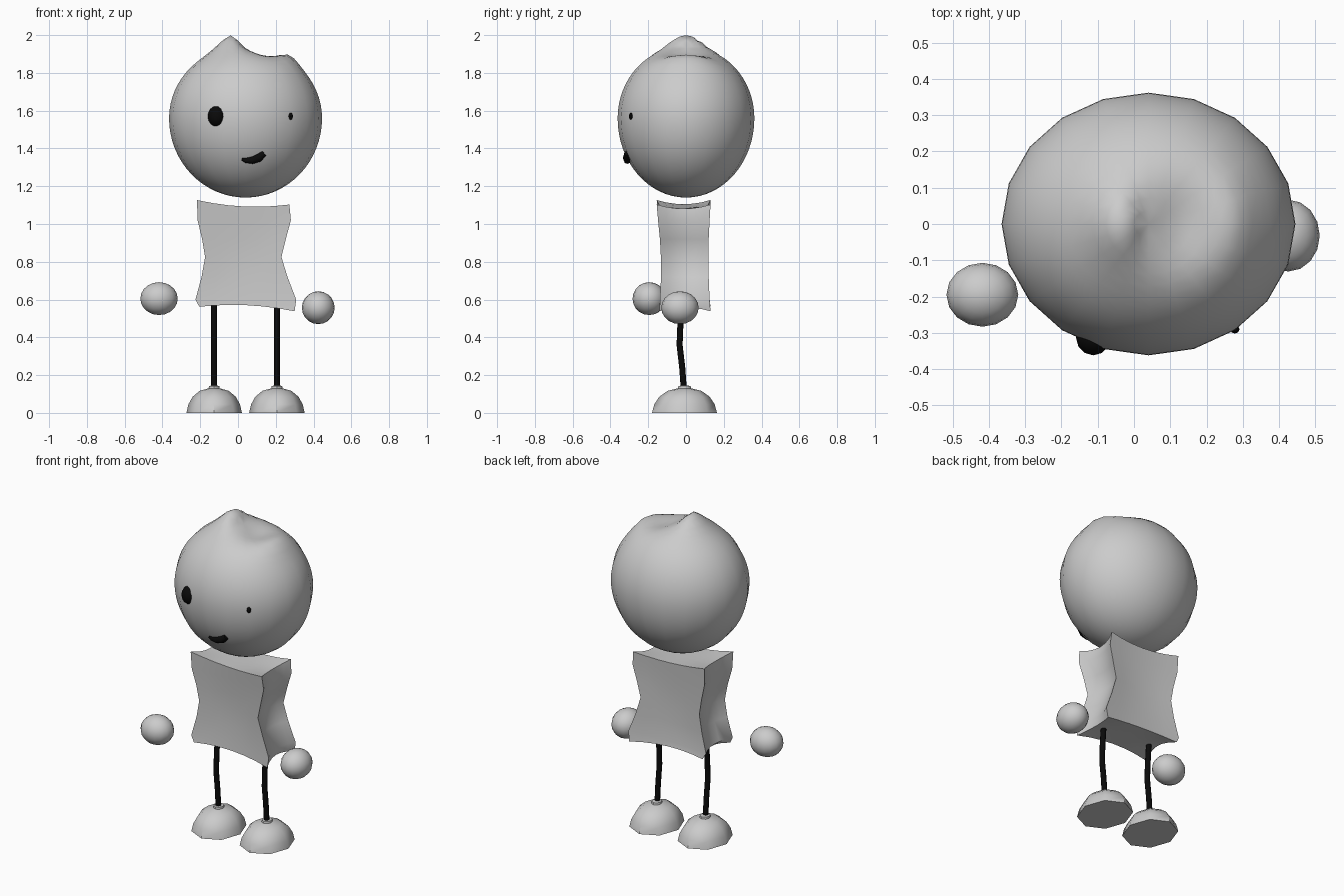
import bpy, bmesh, math
from math import exp, sqrt, radians

if "Cube" in bpy.data.objects:
    bpy.data.objects.remove(bpy.data.objects["Cube"])


def material(name, v):
    m = bpy.data.materials.new(name)
    m.diffuse_color = (v, v, v, 1)
    m.use_nodes = True
    m.node_tree.nodes["Principled BSDF"].inputs["Base Color"].default_value = m.diffuse_color
    return m


GREY = material("light grey", 0.6)
BLACK = material("black", 0.003)


def finish(name, bm, mat, angle=40):
    bmesh.ops.recalc_face_normals(bm, faces=bm.faces)
    me = bpy.data.meshes.new(name)
    bm.to_mesh(me)
    bm.free()
    me.materials.append(mat)
    ob = bpy.data.objects.new(name, me)
    bpy.context.collection.objects.link(ob)
    bpy.ops.object.select_all(action='DESELECT')
    ob.select_set(True)
    bpy.context.view_layer.objects.active = ob
    bpy.ops.object.shade_smooth_by_angle(angle=radians(angle))
    return ob


def ellipsoid(name, centre, radii, mat, seg=16, rings=10):
    bm = bmesh.new()
    bmesh.ops.create_uvsphere(bm, u_segments=seg, v_segments=rings, radius=1)
    for v in bm.verts:
        v.co = [c + r * p for c, r, p in zip(centre, radii, v.co)]
    return finish(name, bm, mat)


def tube(name, pts, radii, mat, sides=8):
    """Swept tube with a radius for each path point."""
    cu = bpy.data.curves.new(name, 'CURVE')
    cu.dimensions = '3D'
    cu.bevel_depth = 1
    cu.bevel_resolution = sides // 2 - 2
    cu.use_fill_caps = True
    sp = cu.splines.new('POLY')
    sp.points.add(len(pts) - 1)
    for p, co, r in zip(sp.points, pts, radii):
        p.co = (*co, 1)
        p.radius = r
    tmp = bpy.data.objects.new(name + "_path", cu)
    bpy.context.collection.objects.link(tmp)
    bpy.context.view_layer.update()
    me = tmp.evaluated_get(bpy.context.evaluated_depsgraph_get()).to_mesh()
    bm = bmesh.new()
    bm.from_mesh(me)
    tmp.to_mesh_clear()
    bpy.data.objects.remove(tmp)
    return finish(name, bm, mat, 50)


# Head: ellipsoid with a raised tip and a hollow beside it
def crown(x, y):
    side = 0.09 if x < -0.03 else 0.038
    tip = 0.062 * exp(-((x + 0.03) / side) ** 2 - (y / 0.11) ** 2)
    hollow = -0.05 * exp(-((x - 0.13) / 0.085) ** 2 - (y / 0.13) ** 2)
    rim = 0.022 * exp(-((x - 0.28) / 0.05) ** 2 - (y / 0.15) ** 2)
    return tip + hollow + rim


bm = bmesh.new()
bmesh.ops.create_uvsphere(bm, u_segments=20, v_segments=32, radius=1)
for v in bm.verts:
    x, y, z = 0.04 + 0.405 * v.co.x, 0.362 * v.co.y, v.co.z
    top = 1.56 + (0.385 * z + crown(x, y) * min(1, z * 2) if z > 0 else 0.42 * z)
    v.co = (x, y, top)
finish("head", bm, GREY, 80)

# Face
ellipsoid("left_eye", (-0.112, -0.312, 1.57), (0.048, 0.05, 0.056), BLACK, 12, 8)
ellipsoid("right_eye", (0.278, -0.29, 1.57), (0.013, 0.012, 0.019), BLACK, 8, 6)
tube("mouth",
     [(0.02, -0.311, 1.343), (0.04, -0.311, 1.337), (0.075, -0.311, 1.337),
      (0.11, -0.312, 1.35), (0.138, -0.311, 1.375)],
     [0.006, 0.013, 0.019, 0.022, 0.016], BLACK)

# Torso: box lofted through levels, with every side pressed inwards
LEVELS = [  # z, left, right, front, back
    (0.55, -0.205, 0.30, -0.140, 0.130), (0.60, -0.225, 0.308, -0.138, 0.125),
    (0.72, -0.193, 0.262, -0.132, 0.120), (0.825, -0.174, 0.23, -0.133, 0.118),
    (0.92, -0.19, 0.253, -0.138, 0.120), (1.02, -0.214, 0.28, -0.148, 0.125),
    (1.115, -0.217, 0.272, -0.155, 0.130)]
N, M = 6, len(LEVELS) - 1
bm = bmesh.new()
grid = {}
for k, (z, l, r, f, b) in enumerate(LEVELS):
    for i in range(N + 1):
        for j in range(N + 1):
            if k not in (0, M) and i not in (0, N) and j not in (0, N):
                continue
            u, w = 2 * i / N - 1, 2 * j / N - 1
            px = l + (r - l) * i / N - 0.035 * u * (1 - w * w)
            py = f + (b - f) * j / N - 0.015 * w * (1 - u * u)
            dish = 1 - u * u * w * w
            pz = z + (0.02 * dish if k == 0 else 0)
            pz -= (0.022 * dish + 0.012 * u) if k == M else 0
            pz -= 0.012 * u if k == 0 else 0
            grid[i, j, k] = bm.verts.new((px, py, pz))


def quad(*keys):
    bm.faces.new([grid[q] for q in keys])


for i in range(N):
    for j in range(N):
        for k in (0, M):
            quad((i, j, k), (i + 1, j, k), (i + 1, j + 1, k), (i, j + 1, k))
    for k in range(M):
        for s in (0, N):
            quad((i, s, k), (i + 1, s, k), (i + 1, s, k + 1), (i, s, k + 1))
            quad((s, i, k), (s, i + 1, k), (s, i + 1, k + 1), (s, i, k + 1))
finish("torso", bm, GREY, 45)

# Hands
ellipsoid("left_hand", (-0.418, -0.195, 0.605), (0.099, 0.088, 0.087), GREY)
ellipsoid("right_hand", (0.425, -0.032, 0.557), (0.087, 0.099, 0.087), GREY)

# Legs and domed shoes
SHOE = [(1, 0), (0.93, 0.045), (0.78, 0.085), (0.52, 0.117), (0.2, 0.13),
        (0.19, 0.142), (0.1, 0.145)]
for side, x in (("left", -0.126), ("right", 0.206)):
    tube(side + "_leg",
         [(x, -0.012, 0.13), (x, -0.02, 0.24), (x, -0.034, 0.36),
          (x, -0.03, 0.46), (x, -0.02, 0.585)], [0.016] * 5, BLACK)
    bm = bmesh.new()
    rings = [[bm.verts.new((x + 0.147 * s * math.cos(a * math.pi / 4),
                            -0.008 + 0.172 * s * math.sin(a * math.pi / 4), z))
              for a in range(8)] for s, z in SHOE]
    for lo, hi in zip(rings, rings[1:]):
        for a in range(8):
            b = (a + 1) % 8
            bm.faces.new((lo[a], lo[b], hi[b], hi[a]))
    bm.faces.new(rings[0])
    bm.faces.new(rings[-1])
    finish(side + "_shoe", bm, GREY, 50)
